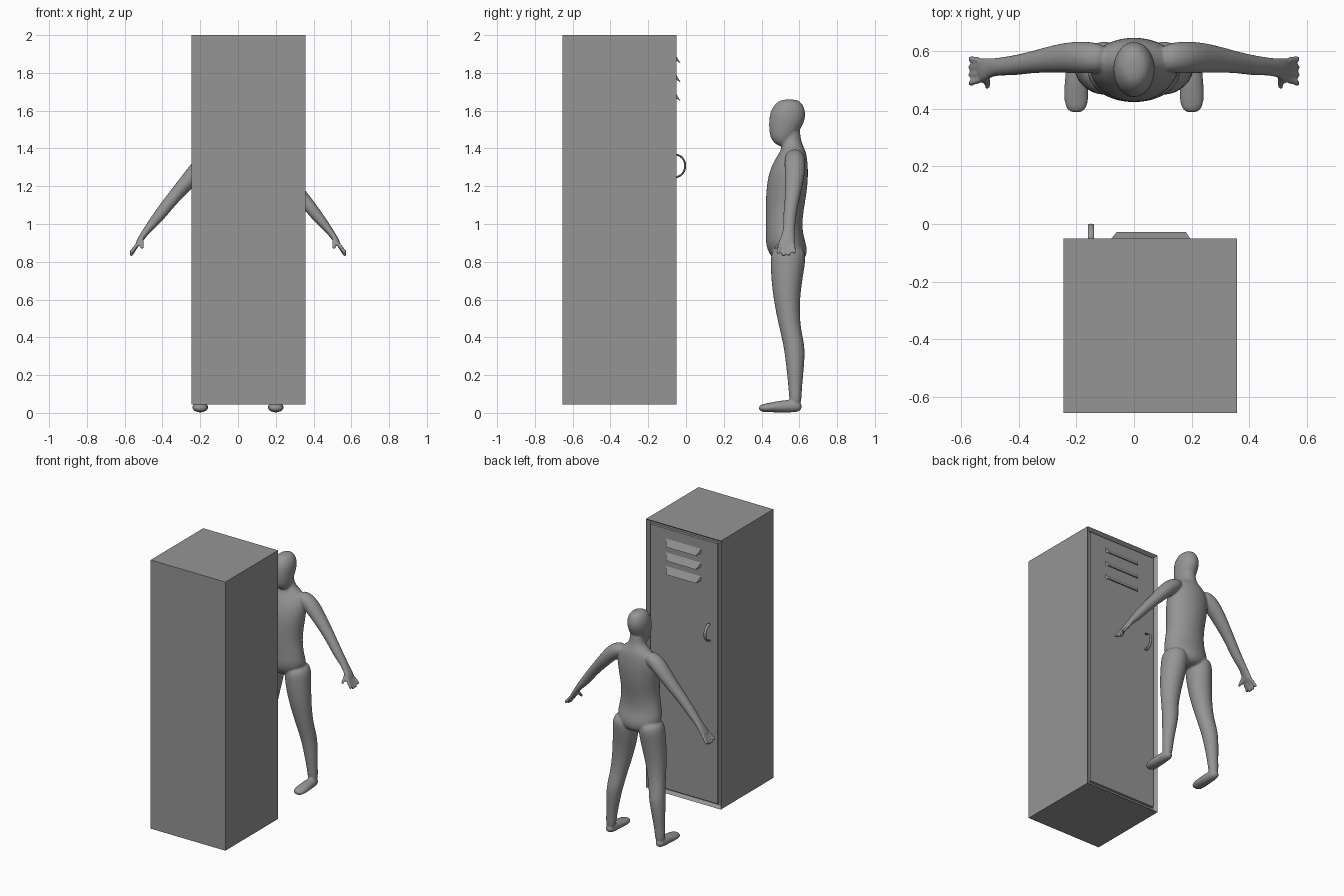
import bpy, bmesh, math
from mathutils import Vector

default = bpy.data.objects.get("Cube")
if default:
    bpy.data.objects.remove(default, do_unlink=True)

X, Y = Vector((1, 0, 0)), Vector((0, 1, 0))


def make_material(name, value):
    mat = bpy.data.materials.new(name)
    mat.use_nodes = True
    color = (value, value, value, 1)
    mat.diffuse_color = color
    mat.node_tree.nodes["Principled BSDF"].inputs["Base Color"].default_value = color
    return mat


GREY = make_material("plain grey", 0.3)


def finish(bm, name):
    bmesh.ops.recalc_face_normals(bm, faces=bm.faces)
    mesh = bpy.data.meshes.new(name)
    bm.to_mesh(mesh)
    bm.free()
    mesh.materials.append(GREY)
    obj = bpy.data.objects.new(name, mesh)
    bpy.context.collection.objects.link(obj)
    return obj


def loft(bm, rings, wide, side=1, count=12):
    """Skin ellipses (x, y, z, thickness, width) along a path; width follows `wide`."""
    centres = [Vector((side * r[0], r[1], r[2])) for r in rings]
    loops = []
    for i, ring in enumerate(rings):
        tangent = centres[min(i + 1, len(rings) - 1)] - centres[max(i - 1, 0)]
        across = wide.cross(tangent).normalized()
        loop = []
        for k in range(count):
            angle = math.tau * k / count
            offset = across * ring[3] * math.cos(angle) + wide * ring[4] * math.sin(angle)
            loop.append(bm.verts.new(centres[i] + offset))
        loops.append(loop)
    for low, high in zip(loops, loops[1:]):
        for k in range(count):
            n = (k + 1) % count
            bm.faces.new((low[k], low[n], high[n], high[k]))
    bm.faces.new(loops[0])
    bm.faces.new(loops[-1])


def box(bm, low, high):
    verts = bmesh.ops.create_cube(bm, size=1)["verts"]
    for v in verts:
        v.co = [(a + b) / 2 + c * (b - a) for a, b, c in zip(low, high, v.co)]
    return verts


# Locker cabinet with a recessed opening on its door side
LEFT, RIGHT, BACK, FACE, BASE, TOP = -0.245, 0.357, -0.655, -0.05, 0.045, 2.0
bm = bmesh.new()
box(bm, (LEFT, BACK, BASE), (RIGHT, FACE, TOP))
opening = max(bm.faces, key=lambda f: f.calc_center_median().y)
bmesh.ops.inset_region(bm, faces=[opening], thickness=0.024)
for v in opening.verts:
    v.co.y -= 0.025
finish(bm, "locker_cabinet")

# Door panel with a thin gap around it
GAP = 0.031
bm = bmesh.new()
box(bm, (LEFT + GAP, FACE - 0.025, BASE + GAP), (RIGHT - GAP, FACE - 0.006, TOP - GAP))
finish(bm, "locker_door")

# Three hooded vents
for n in range(3):
    bm = bmesh.new()
    tip = 1.85 - 0.1 * n
    ends = []
    for base_x, tip_x in ((-0.085, -0.06), (0.2, 0.18)):
        ends.append([bm.verts.new(p) for p in (
            (base_x, FACE - 0.008, tip + 0.05),
            (tip_x, -0.028, tip),
            (base_x, FACE - 0.008, tip + 0.018))])
    for k in range(3):
        n2 = (k + 1) % 3
        bm.faces.new((ends[0][k], ends[0][n2], ends[1][n2], ends[1][k]))
    for end in ends:
        bm.faces.new(end)
    finish(bm, f"vent_{n + 1}")

# Bowed strap handle
bm = bmesh.new()
path = []
for k in range(13):
    angle = math.pi * (k / 12 - 0.5)
    path.append((-0.149, -0.058 + 0.054 * math.cos(angle), 1.308 + 0.06 * math.sin(angle), 0.005, 0.011))
loft(bm, path, X)
handle = finish(bm, "door_handle")
handle.data.shade_smooth()

# Figure: torso and head rings are (height, y centre, half depth, half width)
TORSO = [(0.79, 0.55, 0.08, 0.10), (0.87, 0.535, 0.118, 0.175), (0.95, 0.518, 0.1, 0.162),
         (1.05, 0.52, 0.102, 0.143), (1.15, 0.53, 0.112, 0.148), (1.25, 0.54, 0.112, 0.162),
         (1.33, 0.553, 0.095, 0.16), (1.385, 0.568, 0.07, 0.12), (1.42, 0.563, 0.055, 0.065),
         (1.46, 0.558, 0.05, 0.052), (1.53, 0.553, 0.05, 0.05)]
HEAD = [(1.41, 0.515, 0.03, 0.035), (1.45, 0.512, 0.068, 0.058), (1.5, 0.522, 0.086, 0.069),
        (1.55, 0.535, 0.1, 0.075), (1.6, 0.54, 0.097, 0.075), (1.645, 0.545, 0.07, 0.054),
        (1.66, 0.548, 0.035, 0.025)]
# Limb rings are (x, y, z, half thickness, half width)
LEG = [(0.1, 0.545, 0.89, 0.085, 0.1), (0.105, 0.538, 0.78, 0.092, 0.096),
       (0.128, 0.53, 0.62, 0.079, 0.074), (0.152, 0.547, 0.46, 0.06, 0.058),
       (0.167, 0.573, 0.36, 0.057, 0.059), (0.18, 0.578, 0.27, 0.05, 0.052),
       (0.195, 0.578, 0.12, 0.036, 0.035), (0.2, 0.58, 0.03, 0.036, 0.034)]
FOOT = [(0.2, 0.615, 0.03, 0.022, 0.025), (0.2, 0.57, 0.036, 0.036, 0.037),
        (0.2, 0.5, 0.034, 0.033, 0.041), (0.2, 0.43, 0.027, 0.025, 0.047),
        (0.2, 0.383, 0.024, 0.019, 0.032)]
ARM = [(0.09, 0.575, 1.375, 0.04, 0.05), (0.17, 0.577, 1.335, 0.058, 0.06),
       (0.25, 0.577, 1.245, 0.045, 0.054), (0.36, 0.56, 1.12, 0.035, 0.038),
       (0.42, 0.548, 1.04, 0.034, 0.037), (0.487, 0.545, 0.962, 0.02, 0.03),
       (0.515, 0.535, 0.92, 0.017, 0.044), (0.537, 0.533, 0.882, 0.014, 0.047)]

bm = bmesh.new()
for part in (TORSO, HEAD):
    loft(bm, [(0, y, z, wide, deep) for z, y, deep, wide in part], Y)


def finger(start, end, radius, side):
    a, b = Vector(start), Vector(end)
    loft(bm, [(*a.lerp(b, t), radius, radius) for t in (0, 0.3, 0.65, 0.95, 1)], Y, side, 8)


for side in (1, -1):
    loft(bm, LEG, Y, side)
    loft(bm, FOOT, X, side)
    loft(bm, ARM, Y, side)
    # Four spread fingers and a thumb
    for n in range(4):
        spread = n - 1.5
        drop = 0.012 * abs(n - 1.4)
        finger((0.527, 0.533 + 0.022 * spread, 0.9),
               (0.57, 0.53 + 0.029 * spread, 0.826 + drop), 0.0115, side)
    finger((0.51, 0.52, 0.93), (0.508, 0.475, 0.87), 0.013, side)

# Blend the overlapping parts into one smooth skin
figure = finish(bm, "standing_figure")
rounding = figure.modifiers.new("rounding", "SUBSURF")
rounding.levels = rounding.render_levels = 2
blend = figure.modifiers.new("blend", "REMESH")
blend.mode = "VOXEL"
blend.voxel_size = 0.0065
blend.use_smooth_shade = True
soften = figure.modifiers.new("soften", "SMOOTH")
soften.factor = 0.5
soften.iterations = 6
